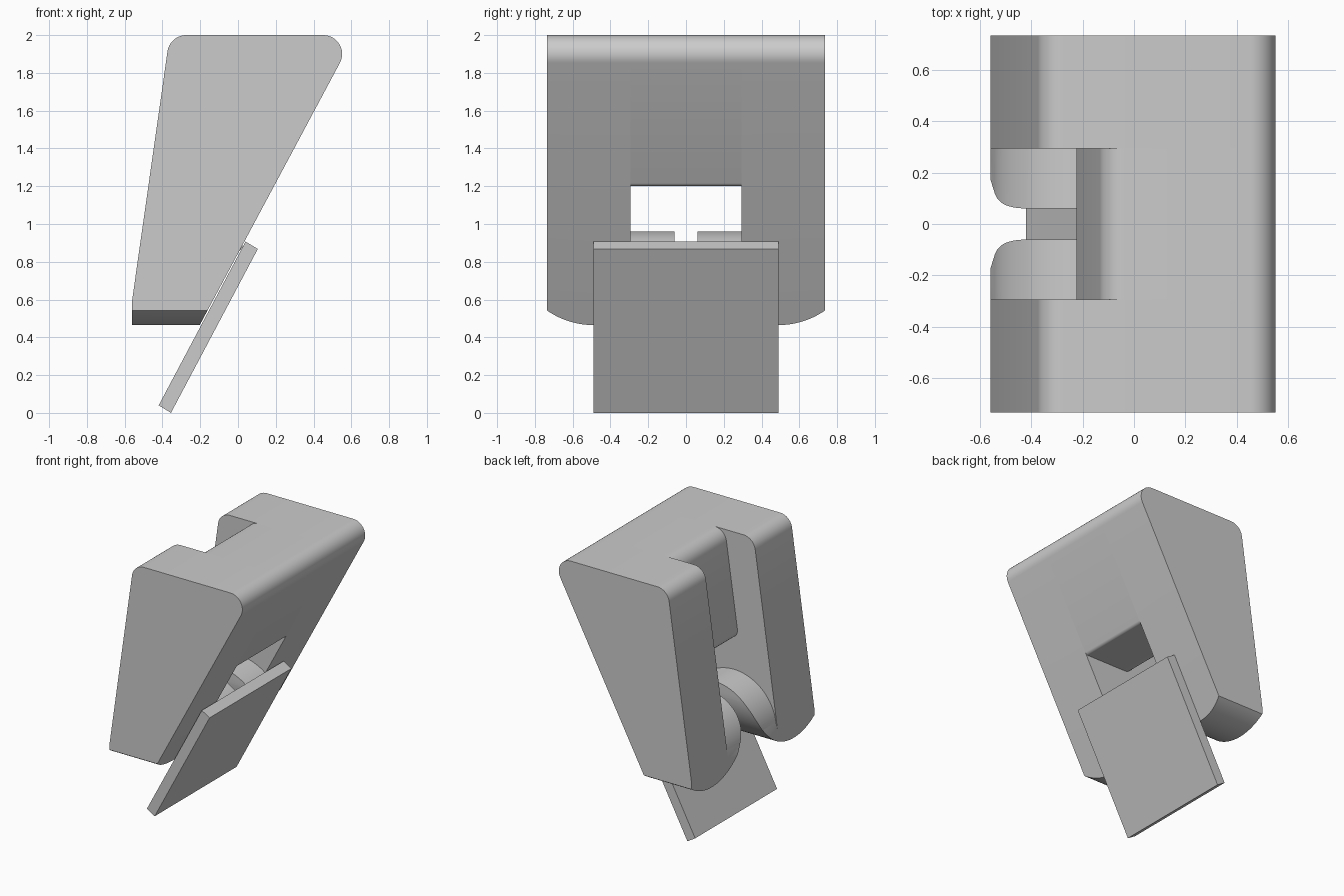
import bpy, bmesh
from math import sin, cos, tan, radians
from mathutils import Vector

default = bpy.data.objects.get("Cube")
if default:
    bpy.data.objects.remove(default, do_unlink=True)

SHADE = (0.6, 0.6, 0.6, 1)
grey = bpy.data.materials.new("plain grey")
grey.use_nodes = True
grey.diffuse_color = SHADE
grey.node_tree.nodes["Principled BSDF"].inputs["Base Color"].default_value = SHADE


def rounded(corners, steps=12):
    """Outline from (u, v, radius) corners."""
    out = []
    for i, (u, v, r) in enumerate(corners):
        p = Vector((u, v))
        if not r:
            out.append(p)
            continue
        a = (Vector(corners[i - 1][:2]) - p).normalized()
        b = (Vector(corners[(i + 1) % len(corners)][:2]) - p).normalized()
        half = a.angle(b) / 2
        centre = p + (a + b).normalized() * r / sin(half)
        start = (p + a * r / tan(half) - centre).normalized()
        end = (p + b * r / tan(half) - centre).normalized()
        out += [centre + start.slerp(end, k / steps) * r for k in range(steps + 1)]
    return out


def arc(u, v, r, first, last, steps=40):
    angles = [radians(first + (last - first) * k / steps) for k in range(steps + 1)]
    return [Vector((u + r * cos(t), v + r * sin(t))) for t in angles]


def prism(name, outline, lo, hi, axis="y"):
    """Extrude an outline along y (x-z outline) or along x (y-z outline)."""
    def place(p, d):
        return (p[0], d, p[1]) if axis == "y" else (d, p[0], p[1])
    bm = bmesh.new()
    face = bm.faces.new([bm.verts.new(place(p, lo)) for p in outline])
    new = bmesh.ops.extrude_face_region(bm, geom=[face])["geom"]
    shift = (0, hi - lo, 0) if axis == "y" else (hi - lo, 0, 0)
    bmesh.ops.translate(bm, vec=shift, verts=[g for g in new if isinstance(g, bmesh.types.BMVert)])
    bmesh.ops.recalc_face_normals(bm, faces=bm.faces)
    mesh = bpy.data.meshes.new(name)
    bm.to_mesh(mesh)
    bm.free()
    mesh.materials.append(grey)
    obj = bpy.data.objects.new(name, mesh)
    bpy.context.collection.objects.link(obj)
    return obj


def activate(obj):
    bpy.ops.object.select_all(action="DESELECT")
    obj.select_set(True)
    bpy.context.view_layer.objects.active = obj


def slope(z):
    """x of the leaning +x face at height z."""
    return -0.2 + (z - 0.47) / 1.87


WIDE, SLOT = 0.735, 0.295

# Side blocks either side of the slot
side = rounded([(-0.56, 0.4, 0), (-0.56, 0.6, 0), (-0.361, 2, 0.1),
                (slope(2), 2, 0.1), (slope(0.4), 0.4, 0)])
left_block = prism("back_side_block", side, SLOT, WIDE)
right_block = prism("front_side_block", side, -WIDE, -SLOT)

# Bridge above the window
bridge = prism("upper_bridge", rounded([(-0.234, 1.2, 0.06), (-0.12, 2, 0.1),
               (slope(2), 2, 0.1), (slope(1.2), 1.2, 0.03)]), -SLOT, SLOT)

# Round-topped roller at the foot of the slot
top = arc(-0.195, 0.605, 0.355, 172, 51)
roller = prism("roller", [(-0.56, 0.4), (-0.56, 0.6)] + top
               + [(slope(0.86), 0.86), (slope(0.4), 0.4)], -SLOT, SLOT)

# Two-lobed underside with a cleft in the middle
lobe = [(0.06, 1.05)] + [tuple(p) for p in arc(0.49, 0.895, 0.43, 180, 320, 64)] + [(0.82, 0.2)]
cutter = prism("underside_cutter", lobe + [(-y, z) for y, z in reversed(lobe)], -1, 1, "x")
cutter.hide_render = True
for obj in (left_block, right_block, roller):
    cut = obj.modifiers.new("underside", "BOOLEAN")
    cut.operation, cut.solver, cut.object = "DIFFERENCE", "EXACT", cutter
    activate(obj)
    bpy.ops.object.modifier_apply(modifier=cut.name)
bpy.data.objects.remove(cutter, do_unlink=True)

for obj in (left_block, right_block, bridge, roller):
    activate(obj)
    bpy.ops.object.shade_smooth_by_angle(angle=radians(30))

# Leaning plate on the sloped face
prism("leaning_plate", [(-0.42, 0.04), (-0.355, 0), (0.105, 0.868), (0.04, 0.907)], -0.49, 0.49)
